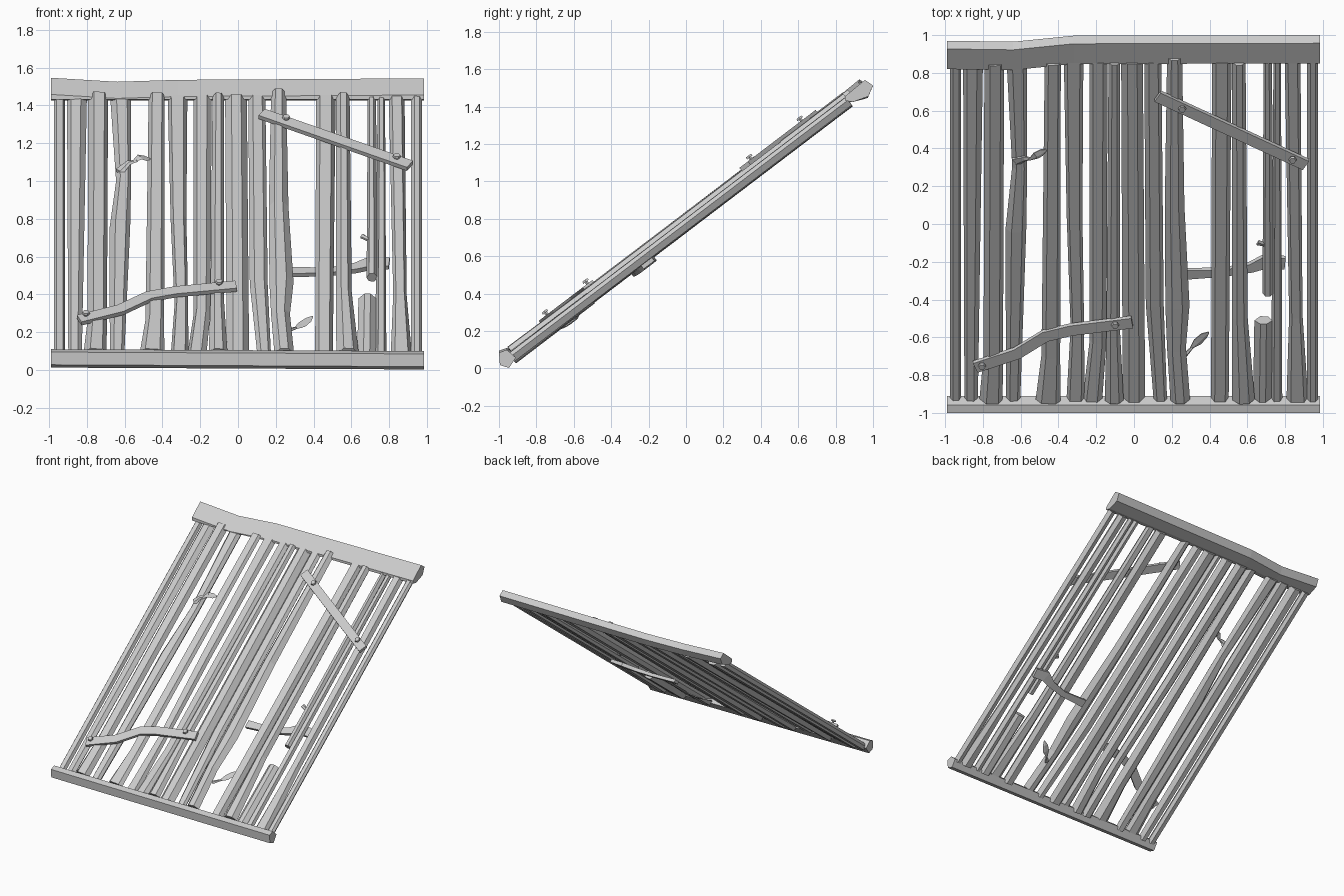
import bpy, bmesh, math, random
from mathutils import Vector

cube = bpy.data.objects.get("Cube")
if cube:
    bpy.data.objects.remove(cube)
random.seed(4)

wood = bpy.data.materials.new("pale grey wood")
wood.use_nodes = True
GREY = (0.6, 0.6, 0.6, 1)
wood.diffuse_color = GREY
wood.node_tree.nodes["Principled BSDF"].inputs["Base Color"].default_value = GREY

# The panel leans back: height z on the slope fixes y, w lifts off the slope
RISE = 0.76
NORMAL = Vector((0, -RISE, 1)).normalized()


def on_slope(x, z, w=0):
    return Vector((x, z / RISE - 1.012, z)) + NORMAL * w


def loft(name, rings):
    bm = bmesh.new()
    loops = [[bm.verts.new(p) for p in ring] for ring in rings]
    n = len(loops[0])
    for a, b in zip(loops, loops[1:]):
        for i in range(n):
            j = (i + 1) % n
            bm.faces.new((a[i], a[j], b[j], b[i]))
    bm.faces.new(loops[0])
    bm.faces.new(loops[-1])
    bmesh.ops.recalc_face_normals(bm, faces=bm.faces[:])
    mesh = bpy.data.meshes.new(name)
    bm.to_mesh(mesh)
    bm.free()
    mesh.materials.append(wood)
    ob = bpy.data.objects.new(name, mesh)
    bpy.context.collection.objects.link(ob)


def sweep(name, path, sides=6, rough=0.0):
    """path: (x, z, lift, half width, half depth)"""
    centres = [on_slope(*p[:3]) for p in path]
    turn = math.pi / 4 if sides == 4 else 0
    grow = math.sqrt(2) if sides == 4 else 1
    wobble = [random.uniform(-rough, rough) for _ in range(sides)]
    rings = []
    for i, (c, p) in enumerate(zip(centres, path)):
        along = centres[min(i + 1, len(path) - 1)] - centres[max(i - 1, 0)]
        across = along.cross(NORMAL).normalized()
        ring = []
        for k in range(sides):
            t = turn + math.tau * k / sides + wobble[k]
            ring.append(c + across * (p[3] * grow * math.cos(t))
                        + NORMAL * (p[4] * grow * math.sin(t)))
        rings.append(ring)
    loft(name, rings)


# Upright logs: (lift, [(x, z, half width), ...])
FOOT, TOP = 0.06, 1.43
logs = [
    (0, [(-.945, FOOT, .03), (-.945, TOP, .03)]),
    (0, [(-.862, FOOT, .036), (-.852, TOP, .053)]),
    (.02, [(-.757, .07, .062), (-.745, .25, .052), (-.74, TOP, .053)]),
    (0, [(-.64, FOOT, .038), (-.625, .75, .055), (-.605, 1.0, .04), (-.62, TOP, .055)]),
    (.02, [(-.455, .07, .066), (-.44, .25, .05), (-.43, TOP, .043)]),
    (0, [(-.31, FOOT, .048), (-.3, .35, .036), (-.315, .8, .042), (-.32, TOP, .052)]),
    (0, [(-.22, FOOT, .052), (-.19, .3, .045), (-.187, TOP, .048)]),
    (.02, [(-.105, .07, .05), (-.11, .35, .036), (-.105, TOP, .03)]),
    (0, [(0, FOOT, .06), (-.01, TOP, .058)]),
    (0, [(.14, FOOT, .036), (.11, .45, .048), (.1, TOP, .046)]),
    (.02, [(.245, .07, .052), (.225, .28, .05), (.23, .45, .064), (.215, .85, .052), (.215, 1.45, .04)]),
    (0, [(.455, FOOT, .047), (.465, TOP, .052)]),
    (.02, [(.58, .07, .06), (.56, .4, .042), (.555, TOP, .036)]),
    (-.005, [(.68, FOOT, .05), (.685, .38, .048)]),
    (0, [(.71, .49, .03), (.708, TOP, .022)]),
    (0, [(.755, FOOT, .03), (.758, TOP, .02)]),
    (0, [(.865, FOOT, .058), (.857, .4, .036), (.84, TOP, .042)]),
    (0, [(.945, FOOT, .03), (.945, TOP, .03)]),
]
for i, (lift, pts) in enumerate(logs):
    path = [(x, z, lift, hw, min(.04, .018 + hw * .4)) for x, z, hw in pts]
    sweep(f"upright_log_{i + 1}", path, 6, 0.2)

# Top rail, slightly kinked
rail = [(.85, 1.455), (.957, 1.543), (1.0, 1.513), (.975, 1.455), (.893, 1.425), (.85, 1.432)]
bends = [(-.99, -.03, .003), (-.64, -.035, -.018), (-.32, -.003, -.008), (.985, 0, 0)]
loft("top_rail", [[Vector((x, y + dy, z + dz * (z > 1.44))) for y, z in rail]
                  for x, dy, dz in bends])

# Bottom rail
sill = [(-1, .085), (-.957, .1), (-.91, .058), (-.946, .003), (-.995, .018)]
loft("bottom_rail", [[Vector((x, y, z + dz)) for y, z in sill]
                     for x, dz in [(-.99, .01), (.985, 0)]])


def plank(name, pts, lift, half=.033, thick=.012):
    sweep(name, [(x, z, lift, half, thick) for x, z in pts], 4)


# Nailed planks on the front and a bent one behind
plank("lower_plank", [(-.84, .22), (-.62, .275), (-.47, .345), (-.33, .37), (-.01, .4)], .055)
plank("upper_plank", [(.125, 1.31), (.91, 1.035)], .057)
sweep("back_branch", [(.27, .55, -.04, .03, .012), (.48, .555, -.045, .022, .012),
                      (.62, .575, -.045, .027, .014), (.7, .6, -.045, .04, .014),
                      (.8, .595, -.04, .036, .012)], 4)

# Nails: short faceted shank with a wider head
for i, (x, z) in enumerate([(-.805, .235), (-.1, .4), (.255, 1.27), (.84, 1.065)]):
    rings = []
    for w, r in [(.05, .01), (.08, .01), (.08, .022), (.092, .018)]:
        rings.append([on_slope(x, z, w) + Vector((math.cos(t), 0, 0)) * r
                      + Vector((0, 1, RISE)).normalized() * (math.sin(t) * r)
                      for t in (math.tau * k / 6 for k in range(6))])
    loft(f"nail_{i + 1}", rings)

# Twigs with a small leaf
sweep("upper_twig", [(-.63, 1.03, .02, .03, .015), (-.58, 1.055, .05, .018, .01),
                     (-.53, 1.06, .06, .006, .006)], 5)
sweep("upper_leaf", [(-.555, 1.055, .06, .006, .004), (-.52, 1.075, .065, .024, .006),
                     (-.49, 1.08, .05, .024, .006), (-.465, 1.085, .04, .006, .004)], 5)
sweep("lower_twig", [(.26, .225, -.02, .016, .012), (.31, .255, -.04, .007, .006)], 5)
sweep("lower_leaf", [(.3, .25, -.04, .006, .004), (.335, .275, -.045, .026, .006),
                     (.37, .3, -.045, .022, .006), (.395, .315, -.04, .005, .004)], 5)
sweep("side_twig", [(.7, .685, 0, .01, .01), (.655, .7, .012, .018, .01)], 5)
